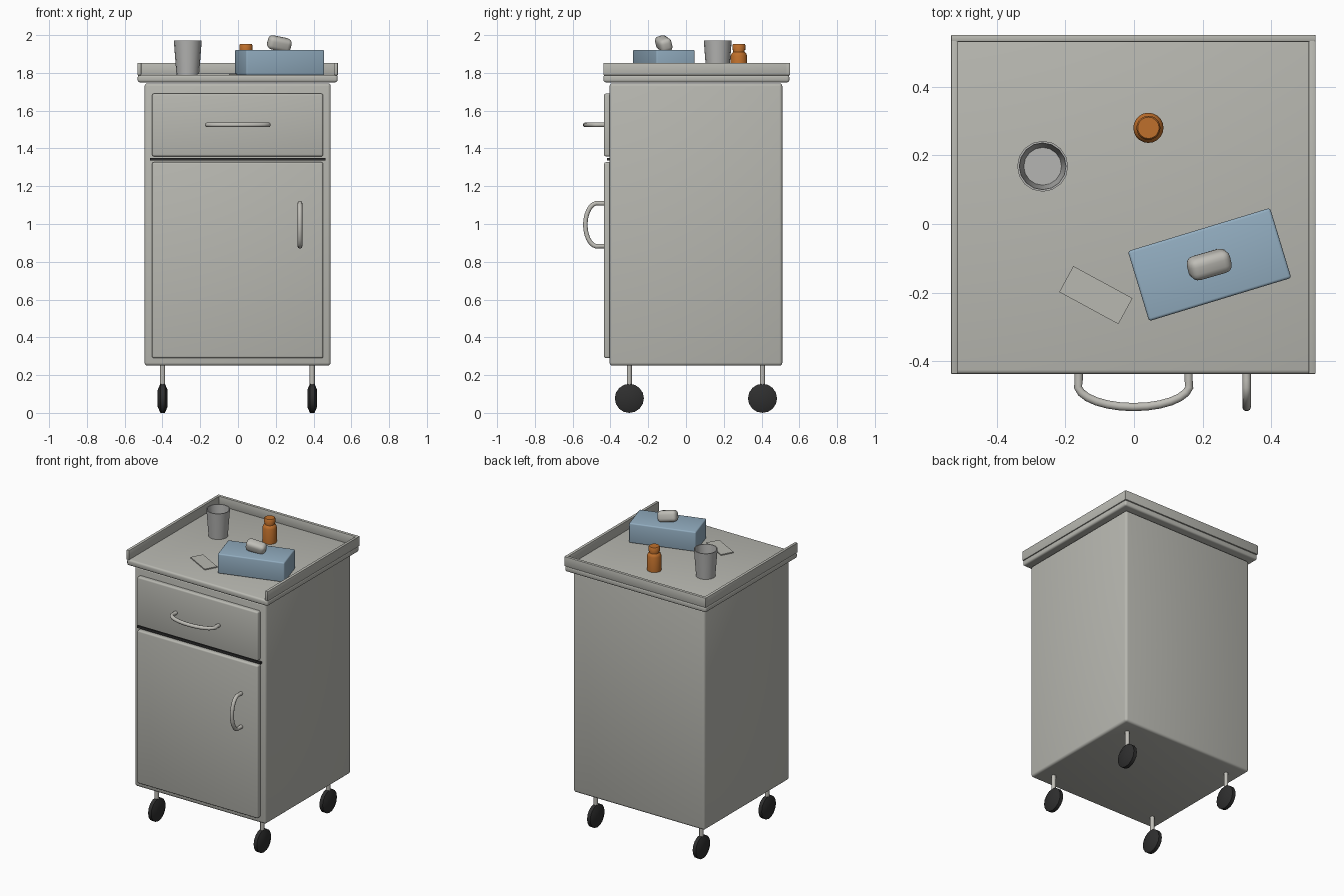
import bpy, bmesh, math
from mathutils import Matrix, Vector

if "Cube" in bpy.data.objects:
    bpy.data.objects.remove(bpy.data.objects["Cube"])


def material(name, rgb):
    m = bpy.data.materials.new(name)
    m.diffuse_color = (*rgb, 1)
    m.use_nodes = True
    m.node_tree.nodes["Principled BSDF"].inputs["Base Color"].default_value = m.diffuse_color
    return m


GREY = material("cabinet grey", (0.48, 0.48, 0.44))
STEEL = material("light steel", (0.52, 0.51, 0.47))
CUP = material("cup grey", (0.46, 0.46, 0.45))
BLACK = material("black rubber", (0.028, 0.028, 0.028))
BLUE = material("box blue", (0.29, 0.42, 0.53))
ORANGE = material("bottle orange", (0.52, 0.16, 0.025))


def finish(name, bm, mat, angle=40):
    bmesh.ops.recalc_face_normals(bm, faces=bm.faces)
    me = bpy.data.meshes.new(name)
    bm.to_mesh(me)
    bm.free()
    ob = bpy.data.objects.new(name, me)
    bpy.context.collection.objects.link(ob)
    me.materials.append(mat)
    bpy.ops.object.select_all(action='DESELECT')
    ob.select_set(True)
    bpy.context.view_layer.objects.active = ob
    bpy.ops.object.shade_smooth_by_angle(angle=math.radians(angle))
    return ob


def box(name, lo, hi, mat, bevel=0.0, segs=3):
    lo, hi = Vector(lo), Vector(hi)
    size, mid = hi - lo, (lo + hi) / 2
    bm = bmesh.new()
    bmesh.ops.create_cube(bm, size=1)
    bmesh.ops.scale(bm, vec=size, verts=bm.verts)
    if bevel:
        bmesh.ops.bevel(bm, geom=bm.edges[:], offset=bevel, segments=segs,
                        profile=0.5, affect='EDGES')
    ob = finish(name, bm, mat)
    ob.location = mid
    return ob


def lathe(name, profile, loc, mat, sides=16, matrix=Matrix(), angle=40):
    """Revolve (radius, height) points about z."""
    bm = bmesh.new()
    vs = [bm.verts.new((r, 0, z)) for r, z in profile]
    es = [bm.edges.new(p) for p in zip(vs, vs[1:])]
    bmesh.ops.spin(bm, geom=vs + es, cent=(0, 0, 0), axis=(0, 0, 1),
                   angle=math.tau, steps=sides, use_duplicate=False)
    bmesh.ops.remove_doubles(bm, verts=bm.verts, dist=1e-5)
    bm.transform(matrix)
    ob = finish(name, bm, mat, angle)
    ob.location = loc
    return ob


def bow_handle(name, half, centre, vertical):
    """Tube with short stubs and an elliptical bow, pointing to -y."""
    pts = [(-half, -0.42), (-half, -0.455)]
    for i in range(13):
        a = math.pi * (1 - (i + 0.5) / 13)
        pts.append((half * 1.02 * math.cos(a), -0.468 - 0.065 * math.sin(a)))
    pts += [(half, -0.455), (half, -0.42)]
    path = [Vector((0, y, t)) if vertical else Vector((t, y, 0)) for t, y in pts]
    across = Vector((1, 0, 0)) if vertical else Vector((0, 0, 1))
    bm = bmesh.new()
    rings = []
    for i, p in enumerate(path):
        d = (path[min(i + 1, len(path) - 1)] - path[max(i - 1, 0)]).normalized()
        side = d.cross(across)
        rings.append([bm.verts.new(p + 0.0125 * (math.cos(k * math.tau / 10) * across
                      + math.sin(k * math.tau / 10) * side)) for k in range(10)])
    for a, b in zip(rings, rings[1:]):
        for k in range(10):
            bm.faces.new((a[k], a[k - 1], b[k - 1], b[k]))
    bm.faces.new(rings[0])
    bm.faces.new(rings[-1])
    ob = finish(name, bm, STEEL, 60)
    ob.location = centre


# Cabinet, fronts and dark gap
box("cabinet_body", (-0.495, -0.405, 0.25), (0.491, 0.51, 1.745), GREY, 0.016)
box("drawer_front", (-0.455, -0.434, 1.358), (0.451, -0.395, 1.69), GREY, 0.01)
box("door_front", (-0.455, -0.434, 0.29), (0.451, -0.395, 1.327), GREY, 0.01)
box("gap_strip", (-0.466, -0.418, 1.335), (0.462, -0.395, 1.35), BLACK)

# Worktop with raised rim on three sides
box("worktop", (-0.531, -0.437, 1.75), (0.527, 0.547, 1.79), GREY, 0.012)
box("back_rim", (-0.533, 0.53, 1.787), (0.529, 0.551, 1.853), GREY, 0.004, 2)
box("left_rim", (-0.533, -0.437, 1.787), (-0.512, 0.535, 1.853), GREY, 0.004, 2)
box("right_rim", (0.508, -0.437, 1.787), (0.529, 0.535, 1.853), GREY, 0.004, 2)

# Handles
bow_handle("drawer_handle", 0.16, (-0.001, 0, 1.525), False)
bow_handle("door_handle", 0.113, (0.328, 0, 0.996), True)

# Casters
wheel = [(0, -0.026), (0.045, -0.026), (0.077, -0.012),
         (0.077, 0.012), (0.045, 0.026), (0, 0.026)]
stem = [(0, 0), (0.0135, 0), (0.0135, 0.14), (0, 0.14)]
for side, x in (("left", -0.399), ("right", 0.393)):
    for end, y in (("front", -0.3), ("back", 0.405)):
        lathe(f"{end}_{side}_wheel", wheel, (x, y, 0.077), BLACK, 16,
              Matrix.Rotation(math.pi / 2, 4, 'Y'), 25)
        lathe(f"{end}_{side}_stem", stem, (x, y, 0.12), STEEL, 12)

# Hollow cup
lathe("cup", [(0, 0), (0.060, 0), (0.074, 0.181), (0.068, 0.181),
              (0.055, 0.01), (0, 0.01)], (-0.266, 0.168, 1.79), CUP, 16)

# Medicine bottle with cap
lathe("bottle", [(0, 0), (0.044, 0), (0.044, 0.1), (0.039, 0.112), (0.031, 0.12),
                 (0.031, 0.135), (0, 0.135)], (0.042, 0.28, 1.79), ORANGE, 20)
lathe("bottle_cap", [(0, 0), (0.035, 0), (0.035, 0.026), (0.031, 0.031), (0, 0.031)],
      (0.042, 0.28, 1.921), ORANGE, 20)

# Tissue box, tissue and card
tb = box("tissue_box", (0.0035, -0.2245, 1.788), (0.4365, -0.0115, 1.922), BLUE, 0.008)
tb.rotation_euler.z = math.radians(16.9)
ti = box("tissue", (0.156, -0.152, 1.918), (0.282, -0.084, 1.990), STEEL, 0.024, 4)
ti.rotation_euler = (math.radians(16), math.radians(11), math.radians(16))
card = box("card", (-0.209, -0.25, 1.788), (-0.013, -0.164, 1.797), GREY)
card.rotation_euler.z = math.radians(-28.5)
